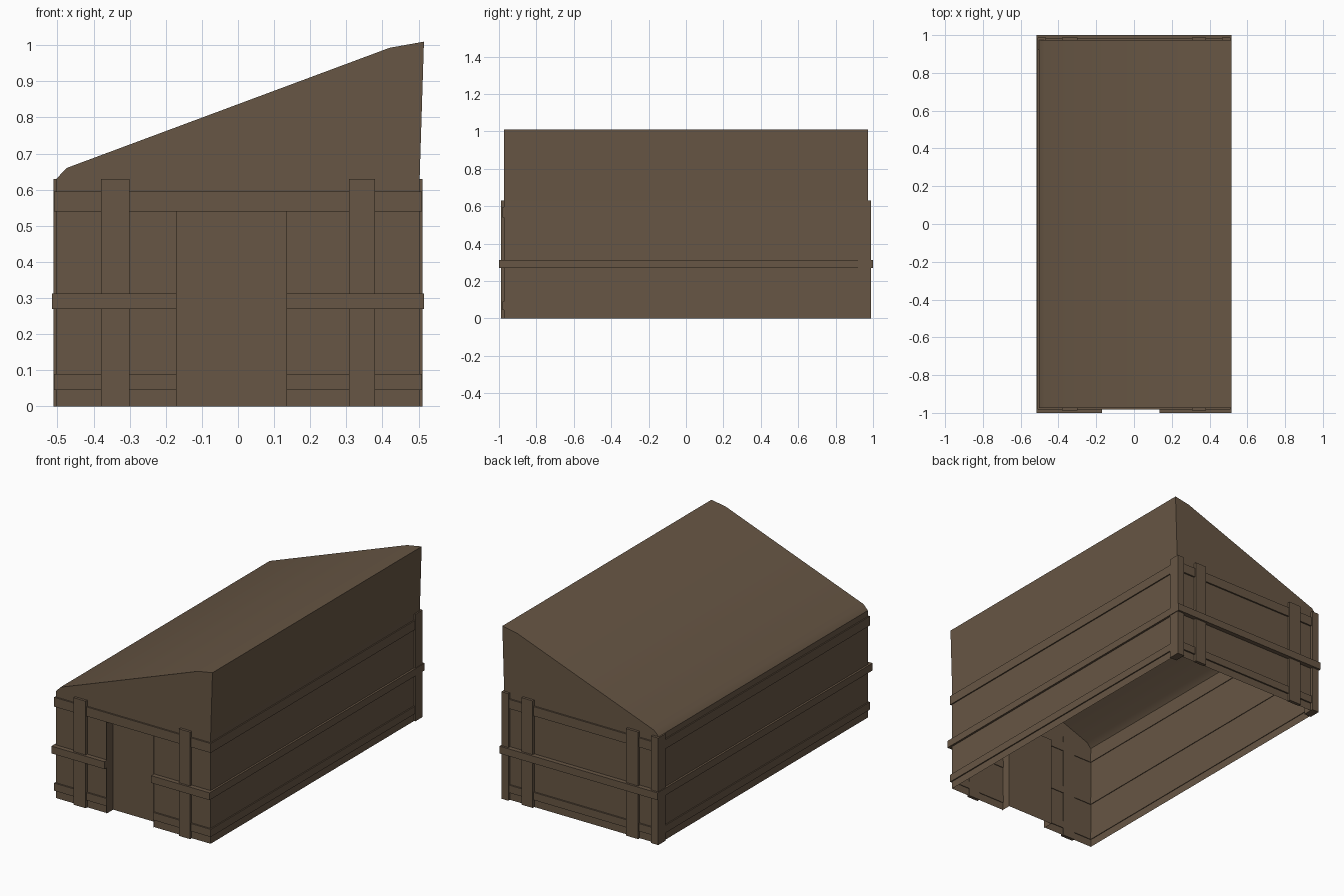
import bpy, bmesh
from mathutils import Vector

if "Cube" in bpy.data.objects:
    bpy.data.objects.remove(bpy.data.objects["Cube"])

wood = bpy.data.materials.new("weathered brown wood")
wood.diffuse_color = (0.136, 0.093, 0.058, 1)
wood.use_nodes = True
wood.node_tree.nodes["Principled BSDF"].inputs["Base Color"].default_value = wood.diffuse_color

WX, WY, TOP = 0.503, 0.973, 0.63      # wall planes and eave height
DL, DR, DH, DY = -0.17, 0.135, 0.54, -0.918   # door recess


def finish(name, bm):
    me = bpy.data.meshes.new(name)
    bm.to_mesh(me)
    bm.free()
    me.materials.append(wood)
    ob = bpy.data.objects.new(name, me)
    bpy.context.collection.objects.link(ob)
    return ob


def face(bm, pts, out):
    """Add one face wound so that it looks towards 'out'."""
    f = bm.faces.new([bm.verts.new(p) for p in pts])
    f.normal_update()
    if f.normal.dot(Vector(out)) < 0:
        f.normal_flip()


def wall_x(bm, x, y0, y1, z0, z1, s):
    face(bm, [(x, y0, z0), (x, y1, z0), (x, y1, z1), (x, y0, z1)], (s, 0, 0))


def wall_y(bm, y, x0, x1, z0, z1, s):
    face(bm, [(x0, y, z0), (x1, y, z0), (x1, y, z1), (x0, y, z1)], (0, s, 0))


def box(name, x0, x1, y0, y1, z0, z1):
    bm = bmesh.new()
    bmesh.ops.create_cube(bm, size=1)
    for v in bm.verts:
        v.co = ((x0 + x1) / 2 + v.co.x * (x1 - x0),
                (y0 + y1) / 2 + v.co.y * (y1 - y0),
                (z0 + z1) / 2 + v.co.z * (z1 - z0))
    return finish(name, bm)


# Thin walls, open underneath, with the door hole in front
bm = bmesh.new()
for s in (-1, 1):
    wall_x(bm, s * WX, -WY, WY, 0, TOP, s)
wall_y(bm, WY, -WX, WX, 0, TOP, 1)
wall_y(bm, -WY, -WX, DL, 0, TOP, -1)
wall_y(bm, -WY, DR, WX, 0, TOP, -1)
wall_y(bm, -WY, DL, DR, DH, TOP, -1)
finish("walls", bm)

# Recessed doorway: two jambs, head and door panel
bm = bmesh.new()
wall_x(bm, DL, -0.98, DY, 0, DH, 1)
wall_x(bm, DR, -0.98, DY, 0, DH, -1)
face(bm, [(DL, -0.98, DH), (DR, -0.98, DH), (DR, DY, DH), (DL, DY, DH)], (0, 0, -1))
wall_y(bm, DY, DL, DR, 0, DH, -1)
finish("doorway", bm)

# Sloping roof shell with gable ends, open underneath
profile = [(-WX, TOP), (-0.475, 0.66), (0.42, 0.993), (0.515, 1.01), (WX, TOP)]
bm = bmesh.new()
rows = [[bm.verts.new((x, y, z)) for x, z in profile] for y in (-WY, WY)]
for i in range(len(profile) - 1):
    bm.faces.new((rows[0][i], rows[0][i + 1], rows[1][i + 1], rows[1][i]))
bm.faces.new(rows[0][::-1])
bm.faces.new(rows[1])
bm.normal_update()
roof = finish("roof", bm)
for f in roof.data.polygons:
    if f.normal.z < -0.5:
        roof.data.flip_normals()
        break
bpy.context.view_layer.objects.active = roof
roof.select_set(True)
bpy.ops.object.shade_smooth_by_angle(angle=0.55)

# Horizontal rails: bottom, middle and top, on all four walls
for label, z0, z1, d in (("bottom", 0.045, 0.09, 0.007),
                         ("middle", 0.27, 0.313, 0.012),
                         ("top", 0.54, 0.595, 0.007)):
    ox = WX + d
    oy = WY + (0.027 if label == "middle" else 0.009)
    iy, ix = WY - 0.004, WX - 0.004
    for side, s in (("left", -1), ("right", 1)):
        a, b = sorted((s * ix, s * ox))
        box(f"{label}_rail_{side}", a, b, -oy, oy, z0, z1)
    box(f"{label}_rail_back", -ix, ix, iy, oy, z0, z1)
    if label == "top":
        box("top_rail_front", -ix, ix, -oy, -iy, z0, z1)
    else:
        box(f"{label}_rail_front_left", -ix, DL, -oy, -iy, z0, z1)
        box(f"{label}_rail_front_right", DR, ix, -oy, -iy, z0, z1)

# Upright posts on the front and back walls
for side, x0, x1 in (("left", -0.38, -0.30), ("right", 0.307, 0.38)):
    box(f"front_post_{side}", x0, x1, -0.988, -WY + 0.004, 0, TOP)
    box(f"back_post_{side}", x0, x1, WY - 0.004, 0.988, 0, TOP)

# Corner posts at the back
for side, s in (("left", -1), ("right", 1)):
    a, b = sorted((s * 0.465, s * 0.511))
    box(f"back_corner_post_{side}", a, b, 0.92, 0.988, 0, TOP)
